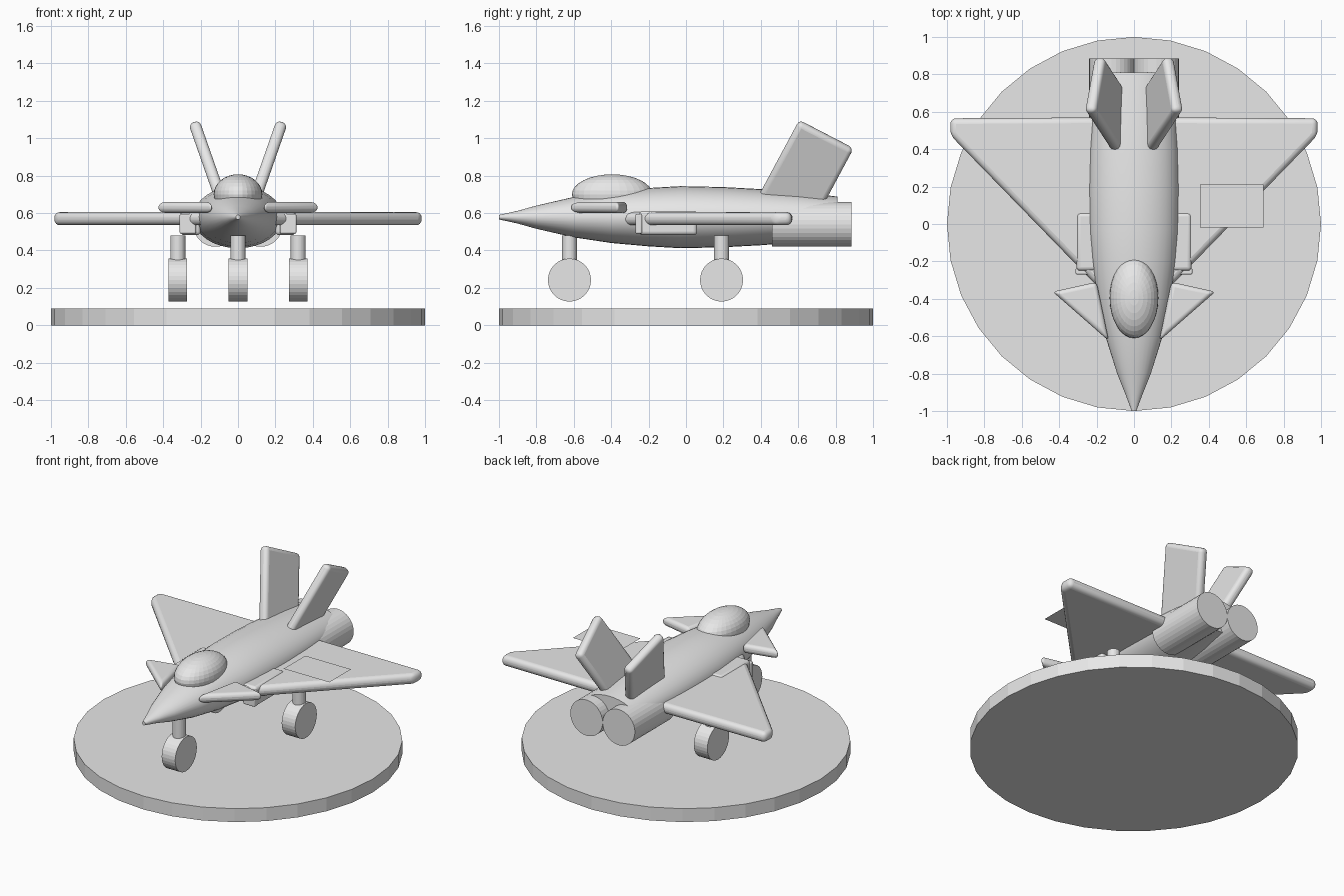
import bpy, bmesh, math
from mathutils import Matrix, Vector

if "Cube" in bpy.data.objects:
    bpy.data.objects.remove(bpy.data.objects["Cube"], do_unlink=True)

grey = bpy.data.materials.new("light_grey")
grey.use_nodes = True
grey.diffuse_color = (0.8, 0.8, 0.8, 1)
grey.node_tree.nodes["Principled BSDF"].inputs["Base Color"].default_value = (0.8, 0.8, 0.8, 1)


def finish(name, bm, bevel=0, smooth=True):
    """Turn a bmesh into an object, with an optional rounded bevel."""
    bmesh.ops.recalc_face_normals(bm, faces=bm.faces)
    mesh = bpy.data.meshes.new(name)
    bm.to_mesh(mesh)
    bm.free()
    mesh.materials.append(grey)
    ob = bpy.data.objects.new(name, mesh)
    bpy.context.collection.objects.link(ob)
    if bevel:
        mod = ob.modifiers.new("rounding", "BEVEL")
        mod.width, mod.segments = bevel, 4
        mod.limit_method = "NONE"
    if smooth:
        bpy.ops.object.select_all(action="DESELECT")
        bpy.context.view_layer.objects.active = ob
        ob.select_set(True)
        bpy.ops.object.shade_smooth_by_angle(angle=math.radians(35))
    return ob


def cylinder(name, centre, radius, length, axis="Z", smooth=False):
    bm = bmesh.new()
    turn = {"X": Matrix.Rotation(math.pi / 2, 4, "Y"),
            "Y": Matrix.Rotation(math.pi / 2, 4, "X"), "Z": Matrix()}[axis]
    bmesh.ops.create_cone(bm, cap_ends=True, segments=32, radius1=radius, radius2=radius,
                          depth=length, matrix=Matrix.Translation(centre) @ turn)
    return finish(name, bm, smooth=smooth)


def slab(name, outline, thickness, place, bevel):
    """Extrude a flat outline both ways; place(u, v, w) maps it into space."""
    bm = bmesh.new()
    h = thickness / 2
    low, high = [[bm.verts.new(place(u, v, w)) for u, v in outline] for w in (-h, h)]
    bm.faces.new(low)
    bm.faces.new(high)
    for i in range(len(outline)):
        j = (i + 1) % len(outline)
        bm.faces.new((low[i], low[j], high[j], high[i]))
    return finish(name, bm, bevel)


def box(name, x, y, z, bevel):
    mid = sum(z) / 2
    return slab(name, [(x[0], y[0]), (x[1], y[0]), (x[1], y[1]), (x[0], y[1])],
                z[1] - z[0], lambda u, v, w: (u, v, mid + w), bevel)


# Round display base
cylinder("display_base", (0, 0, 0.045), 1, 0.09)

# Fuselage lofted from elliptical rings: y, half width, half height
stations = [(-1, 0.012, 0.012), (-0.9, 0.05, 0.034), (-0.8, 0.09, 0.062), (-0.6, 0.153, 0.108),
            (-0.4, 0.196, 0.138), (-0.2, 0.225, 0.156), (-0.03, 0.239, 0.166),
            (0.2, 0.241, 0.161), (0.4, 0.236, 0.15), (0.6, 0.222, 0.135), (0.81, 0.2, 0.11)]
bm = bmesh.new()
rings = []
for y, a, b in stations:
    rings.append([bm.verts.new((a * math.cos(t), y, 0.578 + b * math.sin(t)))
                  for t in (math.tau * i / 32 for i in range(32))])
for r, s in zip(rings, rings[1:]):
    for i in range(32):
        j = (i + 1) % 32
        bm.faces.new((r[i], r[j], s[j], s[i]))
bm.faces.new(rings[0])
bm.faces.new(rings[-1])
finish("fuselage", bm)

# Canopy
bm = bmesh.new()
bmesh.ops.create_uvsphere(bm, u_segments=32, v_segments=16, radius=1,
                          matrix=Matrix.Translation((0, -0.395, 0.7)) @ Matrix.Diagonal((0.13, 0.215, 0.107, 1)))
finish("canopy", bm, smooth=False)

# Paired parts
wing = [(0.1, 0.57), (0.982, 0.565), (0.982, 0.475), (0.16, -0.37), (0.1, -0.37)]
canard = [(0.135, -0.625), (0.2, -0.31), (0.435, -0.362)]
fin = [(0.382, 0.68), (0.605, 1.095), (0.895, 0.945), (0.672, 0.53)]
lean = math.radians(19.3)
for side, label in ((1, "left"), (-1, "right")):
    slab(label + "_wing", wing, 0.07, lambda u, v, w: (side * u, v, 0.57 + w), 0.034)
    slab(label + "_canard", canard, 0.06, lambda u, v, w: (side * u, v, 0.63 + w), 0.024)
    slab(label + "_tail_fin", fin, 0.062,
         lambda u, v, w: (side * (0.1 + (v - 0.7) * math.tan(lean) + w * math.cos(lean)),
                          u, v - w * math.sin(lean)), 0.026)
    box(label + "_intake", sorted((side * 0.2, side * 0.307)), (-0.25, 0.06), (0.482, 0.612), 0.02)
    box(label + "_intake_lip", sorted((side * 0.225, side * 0.312)), (-0.27, -0.235), (0.49, 0.595), 0.008)
    cylinder(label + "_engine", (side * 0.12, 0.672, 0.54), 0.12, 0.425, "Y")

# Landing gear
for label, x, y in (("nose", 0, -0.623), ("left", 0.322, 0.19), ("right", -0.322, 0.19)):
    cylinder(label + "_wheel", (x, y, 0.242), 0.115, 0.1, "X")
    cylinder(label + "_strut", (x, y, 0.365), 0.04, 0.23)

# Thin marking panel above the left wing
bm = bmesh.new()
bmesh.ops.create_grid(bm, x_segments=1, y_segments=1, size=1,
                      matrix=Matrix.Translation((0.523, 0.095, 0.665)) @ Matrix.Diagonal((0.17, 0.115, 1, 1)))
finish("wing_panel", bm, smooth=False)
